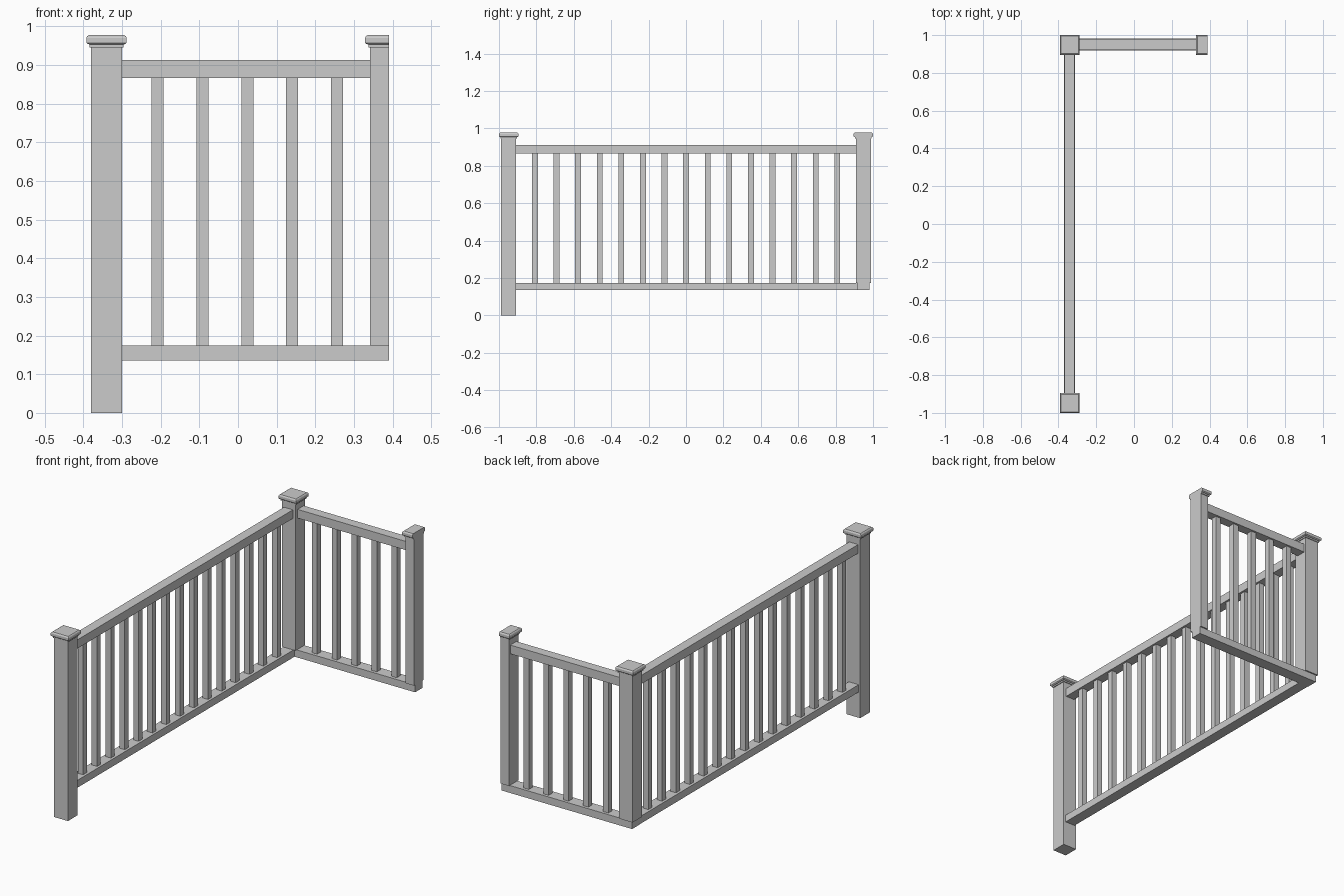
import bpy, bmesh
from mathutils import Vector

if "Cube" in bpy.data.objects:
    bpy.data.objects.remove(bpy.data.objects["Cube"])

POST = 0.08            # post width
PX, PY = -0.34, 0.948  # side run x, end posts y
CUT = 0.39             # plane where the short run is cut flat
HALF_X = 0.381         # centre of the cut post


def finish(name, bm):
    bmesh.ops.recalc_face_normals(bm, faces=bm.faces)
    me = bpy.data.meshes.new(name)
    bm.to_mesh(me)
    bm.free()
    ob = bpy.data.objects.new(name, me)
    bpy.context.collection.objects.link(ob)
    return ob


def loft(name, cx, cy, profile, cut=None):
    """Stack of square rings (half width, z), optionally cut flat at x = cut."""
    bm = bmesh.new()
    rings = [[bm.verts.new((cx + sx * r, cy + sy * r, z))
              for sx, sy in ((-1, -1), (1, -1), (1, 1), (-1, 1))]
             for r, z in profile]
    for a, b in zip(rings, rings[1:]):
        for i in range(4):
            j = (i + 1) % 4
            bm.faces.new((a[i], a[j], b[j], b[i]))
    bm.faces.new(rings[0])
    bm.faces.new(rings[-1])
    if cut is not None:
        res = bmesh.ops.bisect_plane(
            bm, geom=bm.verts[:] + bm.edges[:] + bm.faces[:], dist=1e-6,
            plane_co=Vector((cut, 0, 0)), plane_no=Vector((1, 0, 0)), clear_outer=True)
        edges = [e for e in res['geom_cut'] if isinstance(e, bmesh.types.BMEdge)]
        bmesh.ops.holes_fill(bm, edges=edges, sides=0)
    return finish(name, bm)


def box(name, x0, x1, y0, y1, z0, z1):
    bm = bmesh.new()
    bmesh.ops.create_cube(bm, size=1)
    for v in bm.verts:
        v.co = ((x0 + x1) / 2 + v.co.x * (x1 - x0),
                (y0 + y1) / 2 + v.co.y * (y1 - y0),
                (z0 + z1) / 2 + v.co.z * (z1 - z0))
    return finish(name, bm)


# posts with stepped, softened caps
CAP = [(0.044, 0.945), (0.044, 0.953), (0.049, 0.954), (0.052, 0.957),
       (0.052, 0.970), (0.050, 0.974), (0.046, 0.977)]
for label, x, y, z0, cut in (("front", PX, -PY, 0.0, None),
                             ("corner", PX, PY, 0.174, None),
                             ("end", HALF_X, PY, 0.174, CUT)):
    loft(label + "_post", x, y, [(POST / 2, z0), (POST / 2, 0.947)], cut)
    loft(label + "_post_cap", x, y, CAP, cut)

h = POST / 2
BOT, TOP = (0.135, 0.174), (0.866, 0.912)

# long side run rails
box("side_top_rail", PX - 0.028, PX + 0.024, -PY + h, PY - h, *TOP)
box("side_bottom_rail", PX - 0.031, PX + 0.027, -PY + h, 0.918, *BOT)

# short back run rails; the bottom one carries the corner and end posts
box("back_top_rail", PX + h, HALF_X - h, 0.925, 0.976, *TOP)
box("back_bottom_rail", PX - 0.033, CUT, 0.918, 0.981, *BOT)

# balusters
b = 0.0155
for i in range(15):
    y = -0.808 + i * 0.1155
    box(f"side_baluster_{i + 1}", PX - 0.002 - b, PX - 0.002 + b, y - b, y + b, BOT[1], TOP[0])
for i in range(5):
    x = -0.208 + i * 0.116
    box(f"back_baluster_{i + 1}", x - b, x + b, 0.95 - b, 0.95 + b, BOT[1], TOP[0])
